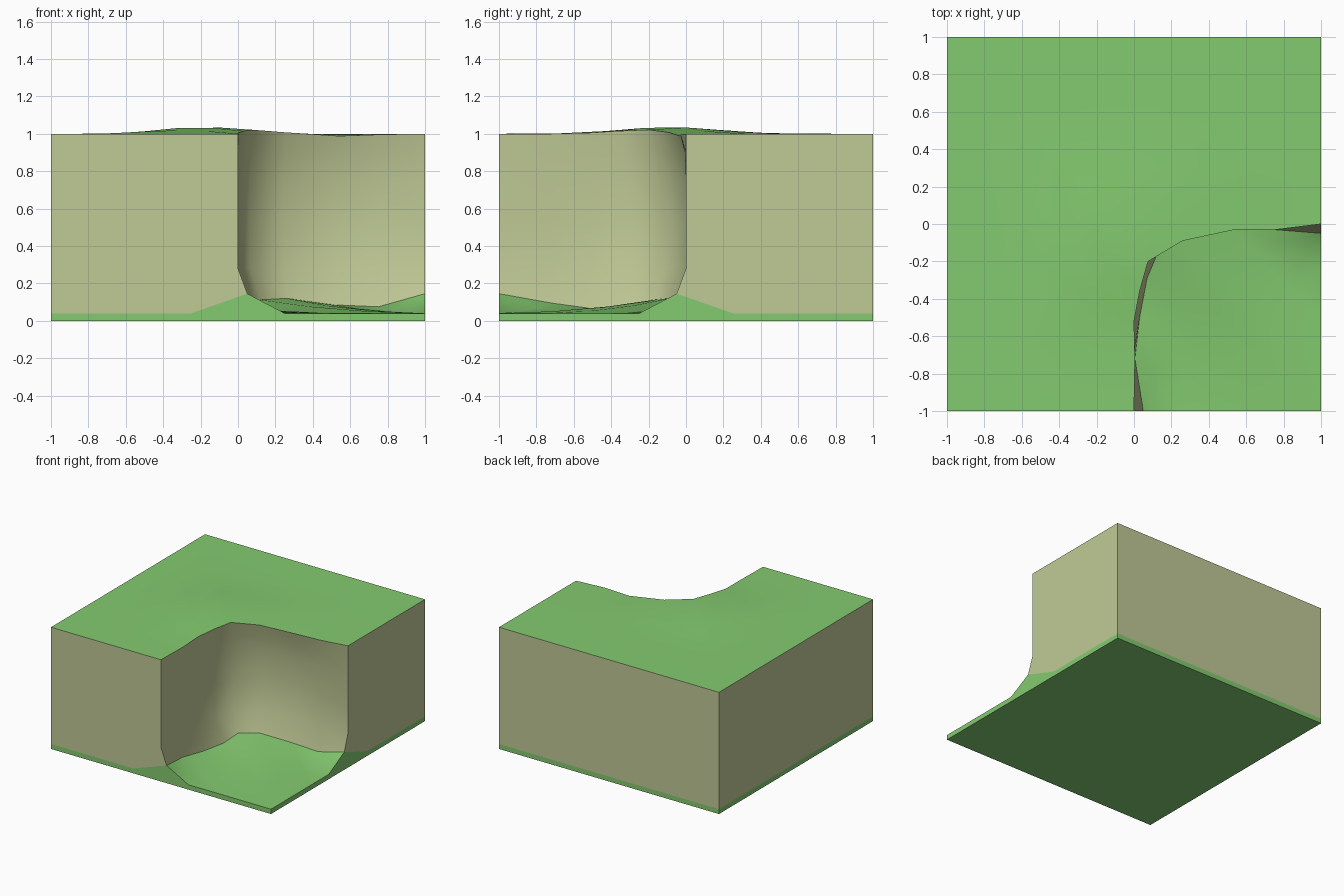
import bpy
import bmesh
from math import hypot, cos, pi
from mathutils import Vector

cube = bpy.data.objects.get("Cube")
if cube:
    bpy.data.objects.remove(cube, do_unlink=True)


def make_material(name, rgb):
    mat = bpy.data.materials.new(name)
    mat.use_nodes = True
    mat.diffuse_color = (*rgb, 1)
    mat.node_tree.nodes["Principled BSDF"].inputs["Base Color"].default_value = (*rgb, 1)
    return mat


grass = make_material("grass green", (0.23, 0.59, 0.16))
soil = make_material("pale soil", (0.53, 0.59, 0.305))


def add_part(name, bm, mat, smooth=False):
    mesh = bpy.data.meshes.new(name)
    for face in bm.faces:
        face.smooth = smooth
    bm.to_mesh(mesh)
    bm.free()
    mesh.materials.append(mat)
    bpy.context.collection.objects.link(bpy.data.objects.new(name, mesh))


def loft(name, rows, facing, mat):
    """Smooth sheet through rows of points, turned towards a direction."""
    bm = bmesh.new()
    grid = [[bm.verts.new(p) for p in row] for row in rows]
    for a, b in zip(grid, grid[1:]):
        for i in range(len(a) - 1):
            bm.faces.new((a[i], a[i + 1], b[i + 1], b[i]))
    bmesh.ops.remove_doubles(bm, verts=bm.verts, dist=0.0005)
    bm.normal_update()
    total = sum((f.normal * f.calc_area() for f in bm.faces), Vector())
    if total.dot(Vector(facing)) < 0:
        bmesh.ops.reverse_faces(bm, faces=bm.faces)
    add_part(name, bm, mat, True)


def panels(name, polygons, mat):
    """Flat outer faces, turned away from the block centre."""
    bm = bmesh.new()
    for points in polygons:
        face = bm.faces.new([bm.verts.new(p) for p in points])
        face.normal_update()
        if face.normal.dot(face.calc_center_median() - Vector((0, 0, 0.5))) < 0:
            face.normal_flip()
    add_part(name, bm, mat)


# Outlines of the hollow: rim, deepest part of the wall, and foot
rim = [(0, -1), (0.005, -0.72), (0, -0.52), (0.03, -0.36), (0.075, -0.2),
       (0.26, -0.09), (0.54, -0.03), (0.76, -0.03), (1, 0)]
deep = [(0, -1), (-0.01, -0.72), (-0.02, -0.5), (0, -0.3), (0.06, -0.13),
        (0.24, -0.02), (0.52, 0.035), (0.76, 0.03), (1, 0)]
foot = [(0.05, -1, 0.145), (0.005, -0.72, 0.095), (0.03, -0.5, 0.065),
        (0.07, -0.29, 0.062), (0.12, -0.17, 0.112), (0.26, -0.09, 0.12),
        (0.52, -0.03, 0.085), (0.75, -0.03, 0.075), (1, -0.05, 0.145)]


def ground(x, y):
    """Top height: a low mound with a slight dip by the rim."""
    def bump(cx, cy, r):
        return 0.5 + 0.5 * cos(pi * min(1, hypot(x - cx, y - cy) / r))
    return 1 + 0.036 * bump(-0.17, -0.08, 0.62) - 0.012 * bump(0.55, -0.03, 0.35)


# Grass top
outer = [(-1, -1), (-1, -0.5), (-1, 0), (-1, 0.5), (-1, 1),
         (-0.5, 1), (0, 1), (0.5, 1), (1, 1)]
rows = []
for k in range(7):
    row = [Vector(a).lerp(Vector(b), k / 6) for a, b in zip(rim, outer)]
    rows.append([(p.x, p.y, ground(p.x, p.y)) for p in row])
rows = [[(x, y, 1 if i in (0, 8) else z) for i, (x, y, z) in enumerate(r)] for r in rows]
loft("grass_top", rows, (0, 0, 1), grass)

# Hollowed soil wall
wall = [rows[0]]
for z, depth in ((0.9, 0.4), (0.75, 0.8), (0.52, 1), (0.28, 0.7)):
    wall.append([(*Vector(a).lerp(Vector(b), depth), z) for a, b in zip(rim, deep)])
wall.append(foot)
loft("hollow_wall", wall, (1, -1, 0), soil)

# Grass floor of the hollow
edge = [(0.05, -1, 0.145), (0.25, -1, 0.04), (0.5, -1, 0.04), (0.75, -1, 0.04),
        (1, -1, 0.04), (1, -0.75, 0.04), (1, -0.5, 0.04), (1, -0.25, 0.04),
        (1, -0.05, 0.145)]
floor = []
for t, lift in ((0, 1), (0.3, 0.5), (0.65, 0.15), (1, 0)):
    row = []
    for i, (a, b) in enumerate(zip(foot, edge)):
        p = Vector(a).lerp(Vector(b), t)
        if 0 < i < 8:
            p.z = 0.04 + (a[2] - 0.04) * lift
        row.append(p)
    floor.append(row)
loft("hollow_floor", floor, (0, 0, 1), grass)

# Outer sides: the front and right sides share one cut profile
cut = [(-1, 0.04), (-0.25, 0.04), (0.05, 0.145), (0, 0.28), (0, 1), (-1, 1)]
bank = [(-0.25, 0.04), (0.25, 0.04), (0.05, 0.145)]
strip = [(-1, 0), (1, 0), (1, 0.04), (-1, 0.04)]
full = [(-1, 0.04), (1, 0.04), (1, 1), (-1, 1)]


def front(profile, y=-1):
    return [(s, y, z) for s, z in profile]


def side(profile, x=1):
    return [(x, -s, z) for s, z in profile]


panels("soil_sides", [front(cut), side(cut), front(full, 1), side(full, -1)], soil)
panels("grass_base", [front(strip), side(strip), front(strip, 1), side(strip, -1),
                      front(bank), side(bank),
                      [(-1, -1, 0), (1, -1, 0), (1, 1, 0), (-1, 1, 0)]], grass)
